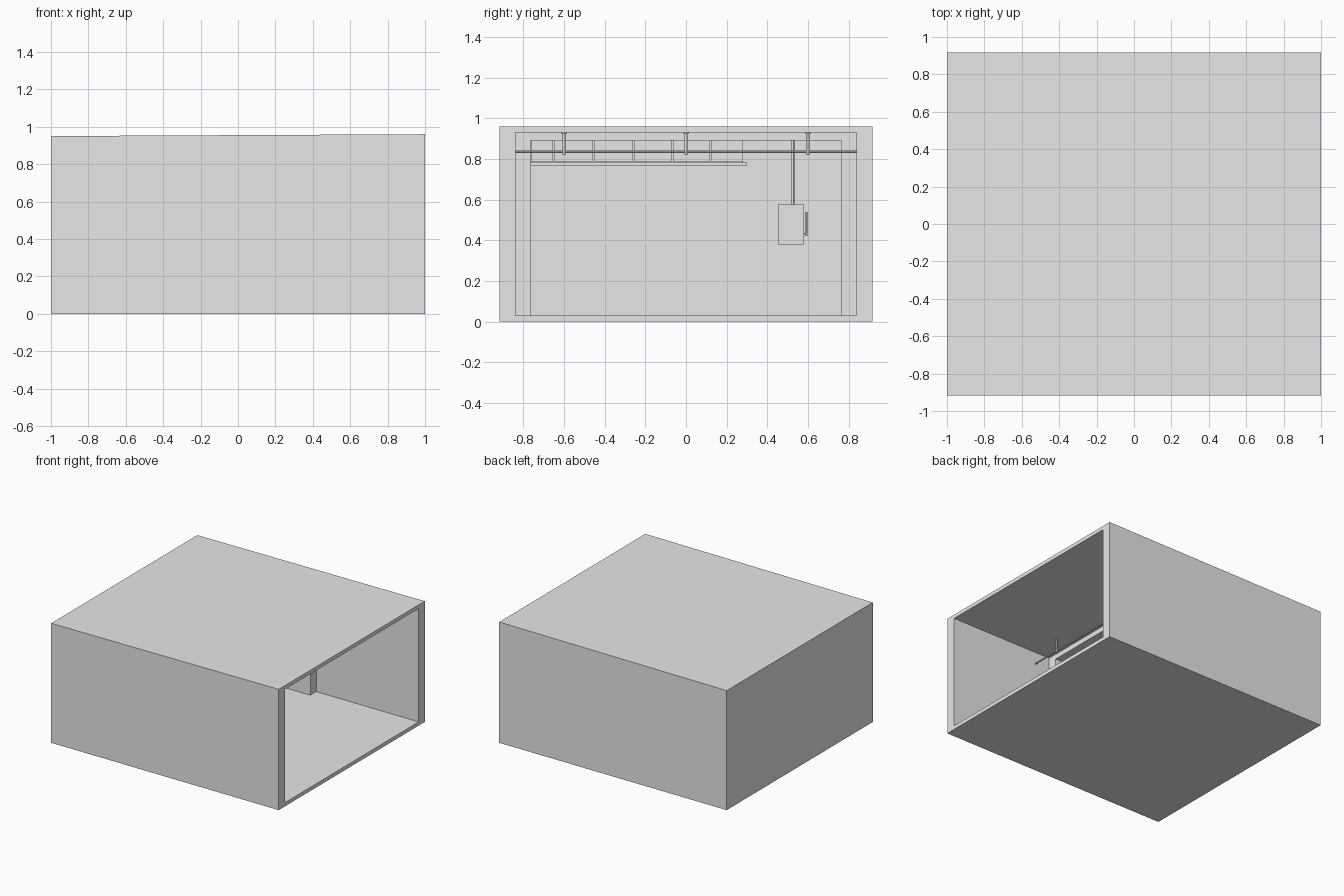
import bpy
import bmesh
from mathutils import Vector

cube = bpy.data.objects.get("Cube")
if cube:
    bpy.data.objects.remove(cube, do_unlink=True)

# One plain grey for everything
grey = bpy.data.materials.new("plain_grey")
grey.use_nodes = True
colour = (0.8, 0.8, 0.8, 1)
grey.diffuse_color = colour
grey.node_tree.nodes["Principled BSDF"].inputs["Base Color"].default_value = colour


def finish(name, bm):
    mesh = bpy.data.meshes.new(name)
    bm.to_mesh(mesh)
    bm.free()
    mesh.materials.append(grey)
    obj = bpy.data.objects.new(name, mesh)
    bpy.context.collection.objects.link(obj)
    return obj


def box(name, x, y, z):
    """Box given by its (low, high) range on each axis."""
    bm = bmesh.new()
    bmesh.ops.create_cube(bm, size=1)
    for v in bm.verts:
        v.co = Vector([r[0] if c < 0 else r[1] for c, r in zip(v.co, (x, y, z))])
    return finish(name, bm)


def rod(name, start, end, radius, sides=12):
    """Round bar between two points."""
    start, end = Vector(start), Vector(end)
    bm = bmesh.new()
    bmesh.ops.create_cone(bm, cap_ends=True, segments=sides, radius1=radius,
                          radius2=radius, depth=(end - start).length)
    turn = (end - start).to_track_quat('Z', 'Y')
    for v in bm.verts:
        v.co = turn @ v.co + (start + end) / 2
    obj = finish(name, bm)
    for o in bpy.context.selected_objects:
        o.select_set(False)
    obj.select_set(True)
    bpy.context.view_layer.objects.active = obj
    bpy.ops.object.shade_smooth_by_angle()
    return obj


# Outer shell, open at +x, with a roof that falls slightly to the closed end
shell = box("room_shell", (-1, 1), (-0.917, 0.917), (0, 0.96))
for v in shell.data.vertices:
    if v.co.x < 0 and v.co.z > 0.5:
        v.co.z -= 0.01

# Hollow: narrow rear room and wider open bay
cutters = [box("rear_room_cutter", (-0.93, 1.1), (-0.765, 0.765), (0.03, 0.89)),
           box("open_bay_cutter", (0.1, 1.1), (-0.84, 0.84), (0.03, 0.93))]
bpy.context.view_layer.objects.active = shell
for cutter in cutters:
    cutter.hide_render = True
    mod = shell.modifiers.new("hollow", 'BOOLEAN')
    mod.operation = 'DIFFERENCE'
    mod.solver = 'EXACT'
    mod.object = cutter
    bpy.ops.object.modifier_apply(modifier=mod.name)
    bpy.data.objects.remove(cutter, do_unlink=True)

# Rail across the bay, on three flanged posts
rail_x = 0.23
rod("rail", (rail_x, -0.84, 0.835), (rail_x, 0.84, 0.835), 0.006)
for i, y in enumerate((-0.6, 0, 0.6)):
    rod(f"rail_post_{i}", (rail_x, y, 0.82), (rail_x, y, 0.93), 0.007)
    rod(f"rail_post_flange_{i}", (rail_x, y, 0.925), (rail_x, y, 0.93), 0.015)

# Row of cabinets on the rear wall with a board along them
edges = [-0.765, -0.65, -0.455, -0.26, -0.067, 0.122, 0.285]
for i, (low, high) in enumerate(zip(edges, edges[1:])):
    box(f"cabinet_{i}", (-0.93, -0.7), (low + 0.004, high - 0.004), (0.785, 0.89))
box("cabinet_back", (-0.93, -0.71), (-0.765, 0.28), (0.78, 0.89))
box("cabinet_board", (-0.93, -0.68), (-0.765, 0.3), (0.768, 0.782))

# Box on a pole with a side handle
box_x = -0.4
rod("box_pole", (box_x, 0.526, 0.57), (box_x, 0.526, 0.89), 0.008)
box("pole_box", (box_x - 0.07, box_x + 0.07), (0.452, 0.58), (0.38, 0.575))
rod("box_handle", (box_x, 0.594, 0.42), (box_x, 0.594, 0.54), 0.005)
rod("handle_arm", (box_x, 0.575, 0.43), (box_x, 0.597, 0.43), 0.005)
